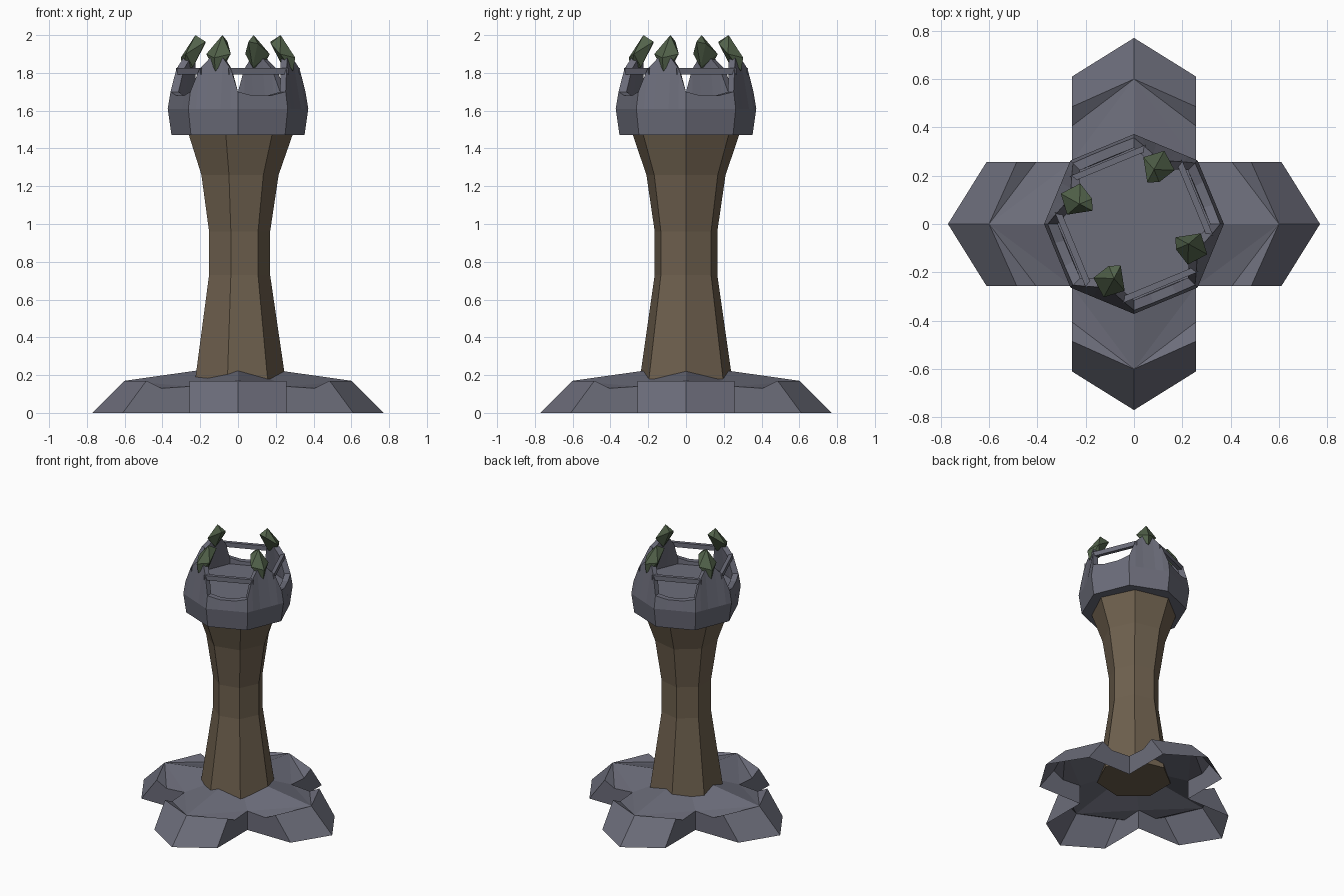
import bpy, bmesh, math
from mathutils import Vector, Matrix

if "Cube" in bpy.data.objects:
    bpy.data.objects.remove(bpy.data.objects["Cube"])


def material(name, rgb):
    m = bpy.data.materials.new(name)
    m.diffuse_color = (*rgb, 1)
    m.use_nodes = True
    m.node_tree.nodes["Principled BSDF"].inputs["Base Color"].default_value = m.diffuse_color
    return m


STONE = material("slate stone", (0.150, 0.153, 0.195))
WOOD = material("brown wood", (0.156, 0.117, 0.076))
GREEN = material("moss green", (0.084, 0.122, 0.069))


def finish(bm, name, mat, normals=True):
    bmesh.ops.remove_doubles(bm, verts=bm.verts, dist=0.0005)
    if normals:
        bmesh.ops.recalc_face_normals(bm, faces=bm.faces)
    me = bpy.data.meshes.new(name)
    bm.to_mesh(me)
    bm.free()
    me.materials.append(mat)
    ob = bpy.data.objects.new(name, me)
    bpy.context.collection.objects.link(ob)
    return ob


def polar(r, deg, z):
    a = math.radians(deg)
    return Vector((r * math.cos(a), r * math.sin(a), z))


# Base: hollow shell of four feet, each mirrored about its own axis
bm = bmesh.new()
O, A, T = (0, 0, .255), (.60, 0, .17), (.77, 0, 0)
N, NB, B = (.257, .257, .14), (.257, .257, 0), (.405, .257, .13)
C, D = (.485, .257, .17), (.61, .257, 0)
for k in range(4):
    rot = Matrix.Rotation(math.radians(90 * k), 3, 'Z')
    for s in (1, -1):
        for poly in ((O, A, N), (A, B, N), (A, C, B), (A, T, D, C), (NB, N, B, C, D)):
            vs = [bm.verts.new(rot @ Vector((p[0], p[1] * s, p[2]))) for p in poly]
            bm.faces.new(vs if s == 1 else vs[::-1])
finish(bm, "base_feet", STONE)

# Trunk: seven-sided waisted column
bm = bmesh.new()
rings = []
for r, z in ((.252, .172), (.17, .73), (.17, .96), (.215, 1.26), (.29, 1.475)):
    rings.append([bm.verts.new(polar(r, 360 * i / 7, z)) for i in range(7)])
for lo, hi in zip(rings, rings[1:]):
    for i in range(7):
        j = (i + 1) % 7
        bm.faces.new((lo[i], lo[j], hi[j], hi[i]))
bm.faces.new(rings[-1])
bm.faces.new(rings[0][::-1])
finish(bm, "trunk", WOOD)


# Bowl: octagonal cup whose rim rises into four prongs
def octa(r, off):
    d = (off + 22.5) % 45 - 22.5
    return r * math.cos(math.radians(22.5)) / math.cos(math.radians(d))


COLUMNS = ((-22.5, 1.70, .357), (-16, 1.82, .342), (-7, 1.88, .322),
           (7, 1.88, .322), (16, 1.82, .342), (22.5, 1.70, .357),
           (36, 1.68, .359), (54, 1.68, .359))
bm = bmesh.new()
cols = []
for k in range(4):
    mid = 67.5 + 90 * k
    for off, top, rt in COLUMNS:
        prof = ((.352, 1.47), (.372, 1.61), (rt, top), (rt - .042, top), (.315, 1.655))
        cols.append([bm.verts.new(polar(octa(r, off), mid + off, z)) for r, z in prof])
n = len(cols)
for i in range(n):
    a, b = cols[i], cols[(i + 1) % n]
    for j in range(4):
        bm.faces.new((a[j], b[j], b[j + 1], a[j + 1]))
bm.faces.new([c[0] for c in cols][::-1])
bm.faces.new([c[4] for c in cols])
finish(bm, "bowl", STONE)

# Rails: thin square bars bridging the gaps between prongs
bm = bmesh.new()
for k in range(4):
    mid = 67.5 + 90 * k
    loops = []
    for ang in (mid + 14, mid + 76):
        loops.append([bm.verts.new(polar(r, ang, z)) for r, z in
                      ((.302, 1.792), (.332, 1.792), (.332, 1.826), (.302, 1.826))])
    for i in range(4):
        j = (i + 1) % 4
        bm.faces.new((loops[0][i], loops[0][j], loops[1][j], loops[1][i]))
    bm.faces.new(loops[0])
    bm.faces.new(loops[1][::-1])
finish(bm, "rails", STONE)

# Buds: faceted inward-leaning crystals on the prong tips (radius, sideways, height)
BUD = ((.315, 0, 1.81), (.328, 0, 1.88), (.27, .07, 1.90), (.27, -.07, 1.90),
       (.24, .01, 2.0), (.18, .015, 1.965), (.20, -.03, 1.955), (.25, .02, 1.83))
for k in range(4):
    rot = Matrix.Rotation(math.radians(67.5 + 90 * k), 3, 'Z')
    bm = bmesh.new()
    for p in BUD:
        bm.verts.new(rot @ Vector(p))
    bmesh.ops.convex_hull(bm, input=bm.verts)
    finish(bm, "bud_%d" % (k + 1), GREEN)
